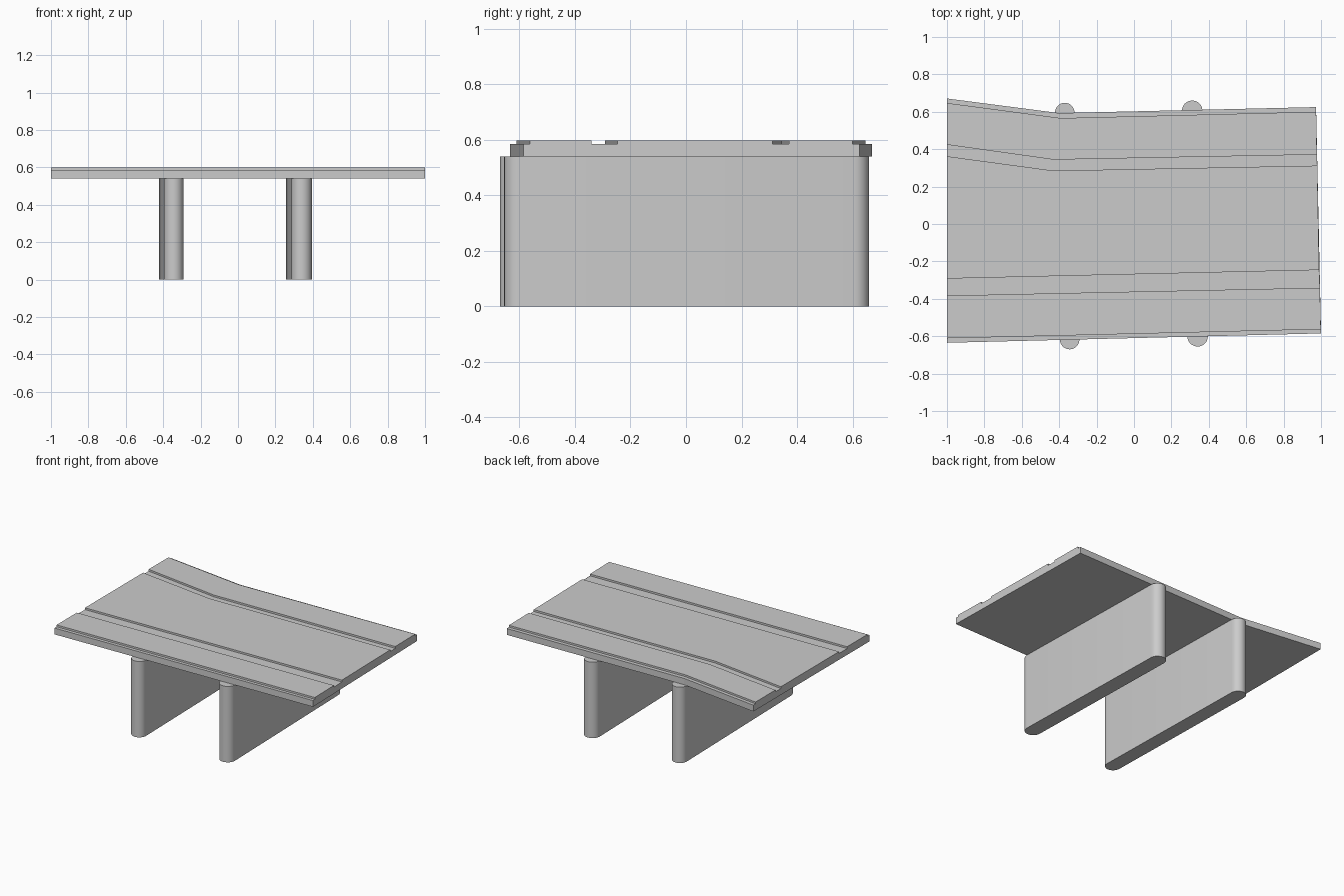
import bpy, bmesh, math
from mathutils import Vector

if "Cube" in bpy.data.objects:
    bpy.data.objects.remove(bpy.data.objects["Cube"])

BOTTOM, LOW, TOP = 0.54, 0.585, 0.598


def finish(bm, name):
    bmesh.ops.recalc_face_normals(bm, faces=bm.faces)
    mesh = bpy.data.meshes.new(name)
    bm.to_mesh(mesh)
    bm.free()
    obj = bpy.data.objects.new(name, mesh)
    bpy.context.collection.objects.link(obj)
    return obj


# Deck lines running along x, front to back: y at left end, kink x, y at kink, right end x, y
lines = [(-0.635, -0.40, -0.620, 1.000, -0.585),
         (-0.611, -0.40, -0.597, 0.999, -0.563),
         (-0.383, -0.40, -0.370, 0.994, -0.341),
         (-0.292, -0.40, -0.278, 0.990, -0.246),
         (0.362, -0.43, 0.285, 0.980, 0.312),
         (0.424, -0.43, 0.344, 0.978, 0.371),
         (0.647, -0.39, 0.566, 0.974, 0.600),
         (0.671, -0.40, 0.593, 0.973, 0.625)]

# Deck cross-section: edge ledges, two walkways and a carriageway split by gutters
profile = [(0, BOTTOM), (0, LOW), (1, LOW), (1, TOP), (2, TOP), (2, LOW),
           (3, LOW), (3, TOP), (4, TOP), (4, LOW), (5, LOW), (5, TOP),
           (6, TOP), (6, LOW), (7, LOW), (7, BOTTOM)]


def bridge_deck():
    bm = bmesh.new()
    rings = [[], [], []]
    for i, z in profile:
        y0, xk, yk, x1, y1 = lines[i]
        for ring, (x, y) in zip(rings, ((-1, y0), (xk, yk), (x1, y1))):
            ring.append(bm.verts.new((x, y, z)))
    n = len(profile)
    for a, b in zip(rings, rings[1:]):
        for i in range(n):
            j = (i + 1) % n
            bm.faces.new((a[i], a[j], b[j], b[i]))
    bm.faces.new(rings[0])
    bm.faces.new(rings[2])
    return finish(bm, "bridge_deck")


# Wall pier with rounded ends, between two end centres
def pier(name, front, back, r, segs=16):
    bm = bmesh.new()
    front, back = Vector(front), Vector(back)
    axis = (back - front).normalized()
    start = math.atan2(axis.y, axis.x) - math.pi / 2
    outline = []
    for centre, base in ((back, start), (front, start + math.pi)):
        for k in range(segs + 1):
            t = base + math.pi * k / segs
            outline.append(bm.verts.new((centre.x + r * math.cos(t),
                                         centre.y + r * math.sin(t), 0)))
    face = bm.faces.new(outline)
    top = bmesh.ops.extrude_face_region(bm, geom=[face])["geom"]
    bmesh.ops.translate(bm, vec=(0, 0, BOTTOM),
                        verts=[v for v in top if isinstance(v, bmesh.types.BMVert)])
    obj = finish(bm, name)
    bpy.ops.object.select_all(action='DESELECT')
    obj.select_set(True)
    bpy.context.view_layer.objects.active = obj
    bpy.ops.object.shade_smooth_by_angle(angle=math.radians(30))


bridge_deck()
pier("left_pier", (-0.344, -0.618), (-0.370, 0.596), 0.052)
pier("right_pier", (0.340, -0.600), (0.311, 0.605), 0.055)
